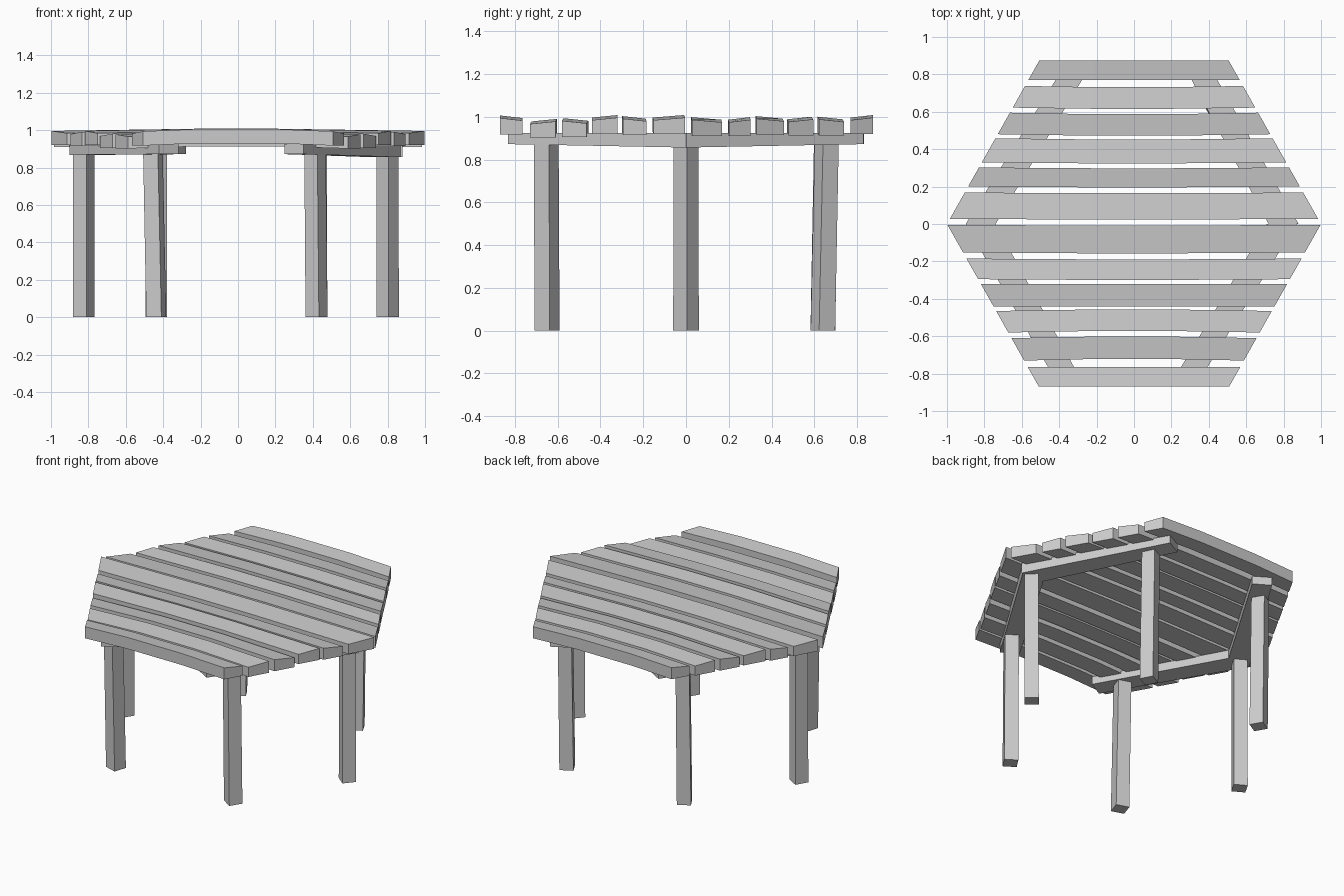
import bpy, bmesh, math
from mathutils import Vector, Matrix

cube = bpy.data.objects.get("Cube")
if cube:
    bpy.data.objects.remove(cube, do_unlink=True)

# Single weathered grey for all the wood
wood = bpy.data.materials.new("grey_wood")
wood.use_nodes = True
grey = (0.6, 0.6, 0.6, 1)
wood.diffuse_color = grey
wood.node_tree.nodes["Principled BSDF"].inputs["Base Color"].default_value = grey


def loft(name, rings):
    """Bridge a list of matching rings into a closed, flat shaded beam."""
    bm = bmesh.new()
    loops = [[bm.verts.new(p) for p in ring] for ring in rings]
    for a, b in zip(loops, loops[1:]):
        for i in range(len(a)):
            j = (i + 1) % len(a)
            bm.faces.new((a[i], a[j], b[j], b[i]))
    bm.faces.new(loops[0])
    bm.faces.new(loops[-1])
    bmesh.ops.recalc_face_normals(bm, faces=bm.faces)
    mesh = bpy.data.meshes.new(name)
    bm.to_mesh(mesh)
    bm.free()
    mesh.materials.append(wood)
    obj = bpy.data.objects.new(name, mesh)
    bpy.context.collection.objects.link(obj)


# Tabletop planks: low y, high y, base height, sideways bow
planks = [
    (-0.87, -0.765, 0.918, 0.0),
    (-0.73, -0.61, 0.902, 0.008),
    (-0.58, -0.465, 0.905, 0.008),
    (-0.44, -0.32, 0.92, 0.0),
    (-0.295, -0.185, 0.915, -0.004),
    (-0.152, -0.004, 0.92, -0.005),
    (0.027, 0.168, 0.91, -0.003),
    (0.2, 0.302, 0.91, -0.004),
    (0.33, 0.458, 0.915, -0.006),
    (0.48, 0.595, 0.912, -0.008),
    (0.622, 0.738, 0.912, -0.006),
    (0.77, 0.874, 0.92, 0.0),
]
thick = 0.07


def half_width(y):
    return 1.0 - 0.565 * abs(y)


for n, (y0, y1, z, bow) in enumerate(planks):
    rings = []
    lean = 0.006 if n % 2 else -0.006
    # slanted ends, slightly crowned middle
    for side, inner in ((-1, None), (-1, 0.22), (1, 0.2), (1, None)):
        ring = []
        lift, shift = (0.012, bow) if inner else (0, 0)
        for y, top in ((y0, 0), (y1, 0), (y1, 1), (y0, 1)):
            x = side * (inner or half_width(y))
            dz = lean if y == y1 else -lean
            ring.append((x, y + shift, z + lift + top * thick + top * dz))
        rings.append(ring)
    loft(f"plank_{n + 1}", rings)

# Support rails: hub x, x of the far end, y direction
rails = {
    "rail_front_left": (0.79, 0.30, -1),
    "rail_back_left": (0.80, 0.36, 1),
    "rail_front_right": (-0.82, -0.37, -1),
    "rail_back_right": (-0.82, -0.33, 1),
}
for name, (hub, end, sy) in rails.items():
    out = math.copysign(1, hub)
    low = 0.856 if out > 0 else 0.868
    start = Vector((hub, 0, 0))
    tip = Vector((end, 0.8 * sy, 0))
    along = (tip - start).normalized()
    across = Vector((abs(along.y) * out, abs(along.x) * sy, 0)) * 0.06
    hub_across = Vector((0.08 * out, 0, 0))
    rings = []
    for p, w, bottom in ((start, hub_across, low), (tip, across, 0.872)):
        rings.append([p + w + Vector((0, 0, bottom)), p - w + Vector((0, 0, bottom)),
                      p - w + Vector((0, 0, 0.925)), p + w + Vector((0, 0, 0.925))])
    loft(name, rings)

# Legs: foot x, foot y, turn in degrees, lean at the top in x and y
legs = {
    "leg_left": (0.80, 0.0, -40, 0.0, 0.0),
    "leg_right": (-0.825, 0.0, -30, 0.0, 0.0),
    "leg_front_left": (0.42, -0.65, -33, -0.008, -0.003),
    "leg_front_right": (-0.437, -0.65, -18, -0.018, 0.0),
    "leg_back_left": (0.42, 0.64, -62, 0.0, 0.018),
    "leg_back_right": (-0.437, 0.64, -60, 0.0, 0.015),
}
for name, (x, y, turn, lx, ly) in legs.items():
    spin = Matrix.Rotation(math.radians(turn), 3, "Z")
    rings = []
    for z, lean, half in ((0, 0, 0.0425), (0.885, 1, 0.0415)):
        centre = Vector((x + lx * lean, y + ly * lean, z))
        rings.append([centre + spin @ Vector((a * half, b * half, 0))
                      for a, b in ((-1, -1), (1, -1), (1, 1), (-1, 1))])
    loft(name, rings)
